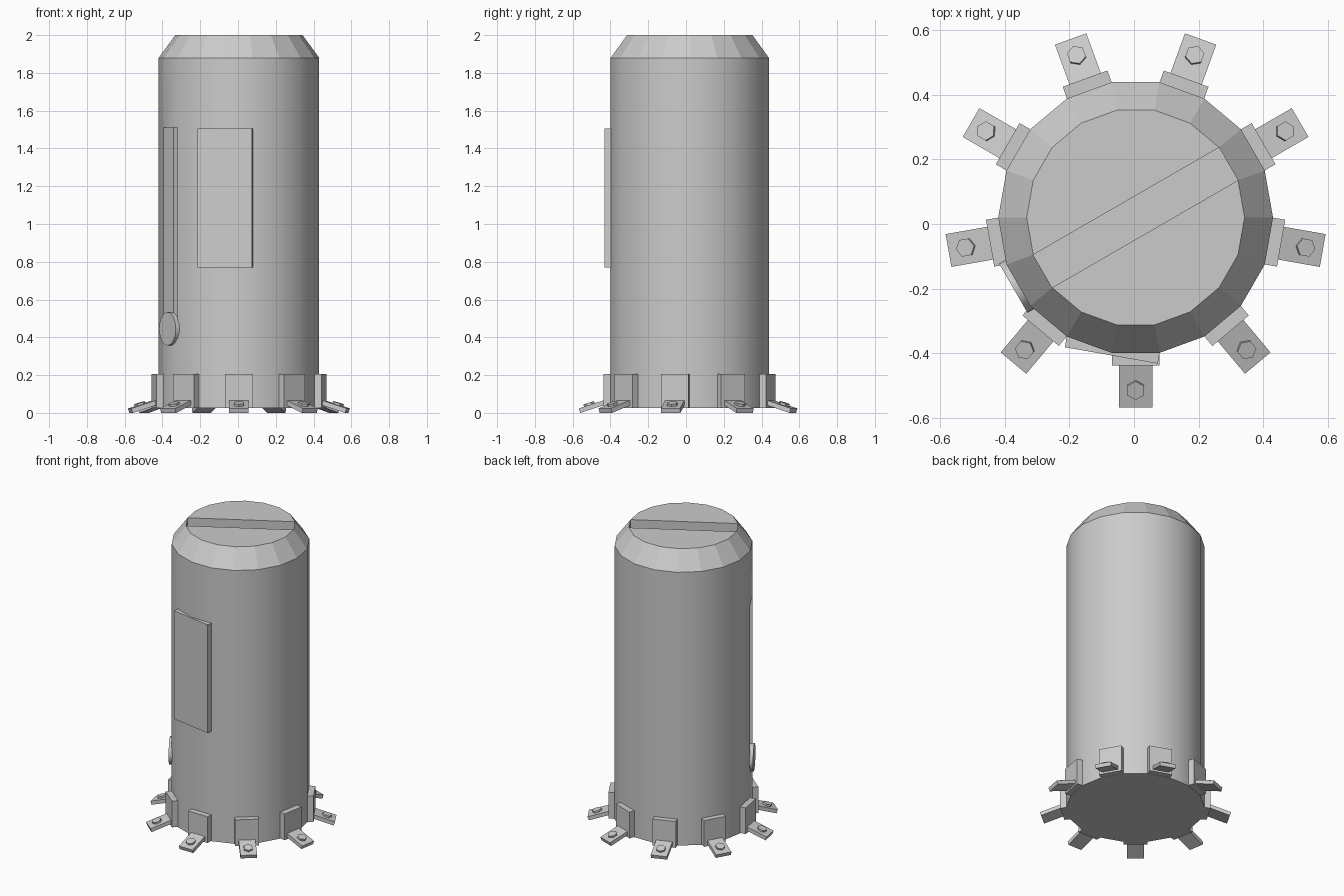
import bpy, bmesh
from math import radians, cos, sin
from mathutils import Matrix, Vector

if "Cube" in bpy.data.objects:
    bpy.data.objects.remove(bpy.data.objects["Cube"])

CENTER = Vector((0.005, 0.02, 0))
SIDES = 18


def add_object(name, bm, azimuth=0):
    mesh = bpy.data.meshes.new(name)
    bm.to_mesh(mesh)
    bm.free()
    ob = bpy.data.objects.new(name, mesh)
    ob.location = CENTER
    ob.rotation_euler.z = radians(azimuth)
    bpy.context.collection.objects.link(ob)
    return ob


def box(bm, size, matrix):
    bmesh.ops.create_cube(bm, size=1, matrix=matrix @ Matrix.Diagonal((*size, 1)))


# Canister body: 18-sided rings, chamfered shoulder
bm = bmesh.new()
rings = []
for r, z in [(0.425, 0.025), (0.425, 0.45), (0.425, 1.51), (0.425, 1.88), (0.337, 2.0)]:
    rings.append([bm.verts.new((r * cos(radians(20 * i)), r * sin(radians(20 * i)), z))
                  for i in range(SIDES)])
groove = None
for level in range(4):
    lo, hi = rings[level], rings[level + 1]
    for i in range(SIDES):
        j = (i + 1) % SIDES
        f = bm.faces.new((lo[i], lo[j], hi[j], hi[i]))
        f.smooth = level < 3
        if level == 1 and i == 10:
            groove = f
bm.faces.new(rings[0][::-1])

# Cap in three pieces, the middle strip becomes a slot
top = rings[-1]
bm.faces.new(top[2:11])
bm.faces.new(top[11:] + top[:2])
slot = bm.faces.new((top[1], top[2], top[10], top[11]))
groove.smooth = False
bm.normal_update()
for face, depth in ((slot, 0.07), (groove, 0.06)):
    res = bmesh.ops.inset_individual(bm, faces=[face], thickness=0, depth=-depth)
    for f in res["faces"]:
        f.smooth = False
for e in bm.edges:
    if any(not f.smooth for f in e.link_faces):
        e.smooth = False
add_object("canister_body", bm)

# Raised panel on the front
bm = bmesh.new()
box(bm, (0.036, 0.292, 0.735), Matrix.Translation((0.415, 0, 1.1375)))
add_object("front_panel", bm, -100)

# Round slider knob at the foot of the groove
bm = bmesh.new()
bmesh.ops.create_cone(bm, cap_ends=True, segments=24, radius1=0.088, radius2=0.088, depth=0.026,
                      matrix=Matrix.Translation((0.424, 0, 0.445)) @ Matrix.Rotation(radians(90), 4, 'Y'))
for f in bm.faces:
    f.smooth = len(f.verts) == 4
for e in bm.edges:
    e.smooth = all(f.smooth for f in e.link_faces)
add_object("slider_knob", bm, 210)

# Nine anchor feet: upright plate, sloping tab and hex bolt
tilt = Matrix.Rotation(radians(18), 4, 'Y')
for k in range(9):
    bm = bmesh.new()
    box(bm, (0.057, 0.147, 0.178), Matrix.Translation((0.4285, 0, 0.116)))
    box(bm, (0.17, 0.103, 0.025), Matrix.Translation((0.503, 0, 0.038)) @ tilt)
    bmesh.ops.create_cone(bm, cap_ends=True, segments=6, radius1=0.03, radius2=0.03, depth=0.024,
                          matrix=Matrix.Translation((0.532, 0, 0.042)) @ tilt
                          @ Matrix.Rotation(radians(90), 4, 'Z'))
    add_object(f"anchor_foot_{k + 1}", bm, -90 + 40 * k)
